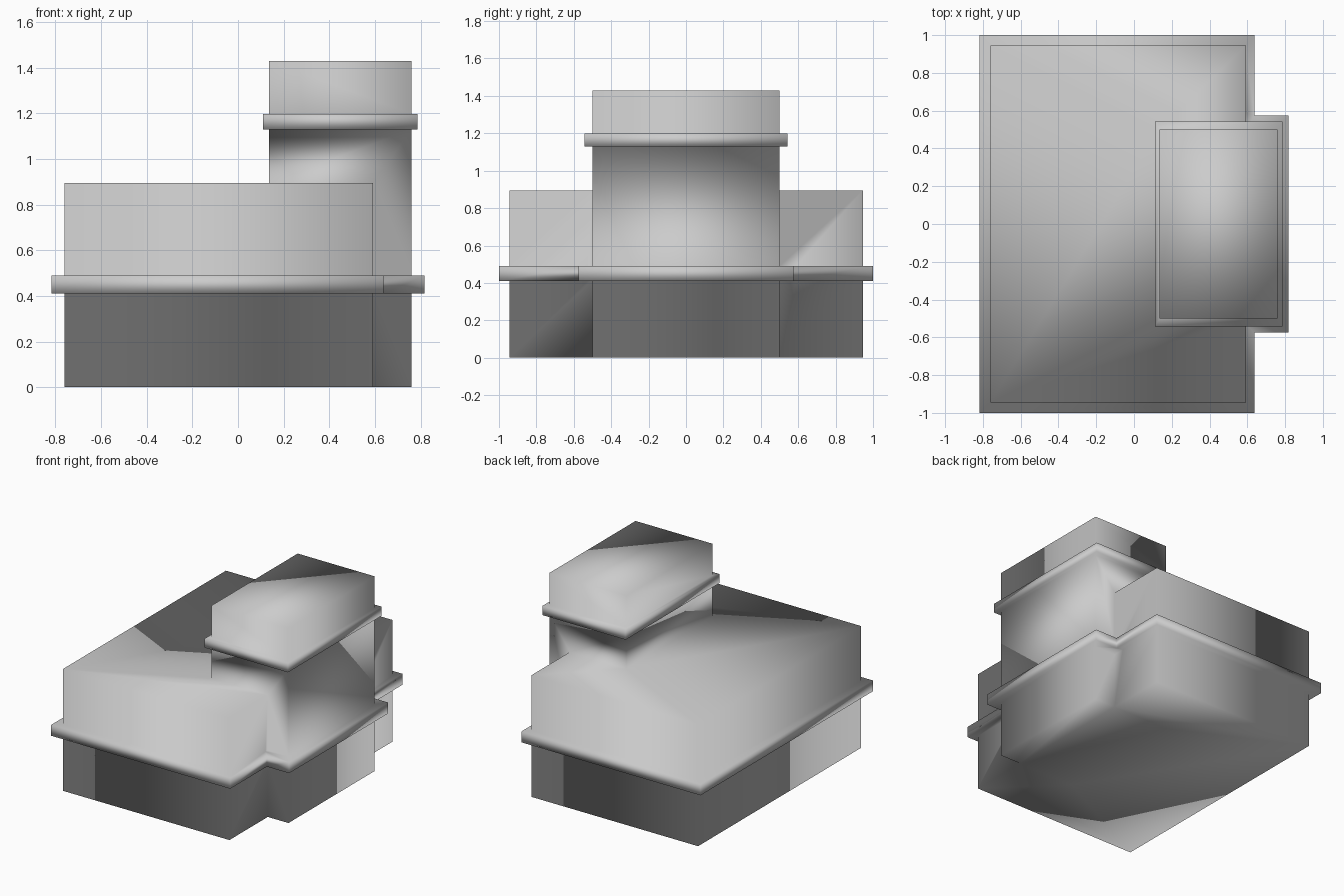
import bpy
import bmesh

if "Cube" in bpy.data.objects:
    bpy.data.objects.remove(bpy.data.objects["Cube"])


def prism(name, outline, z0, z1):
    """Extrude a closed xy outline from z0 to z1."""
    bm = bmesh.new()
    base = bm.faces.new([bm.verts.new((x, y, z0)) for x, y in outline])
    top = bmesh.ops.extrude_face_region(bm, geom=[base], use_keep_orig=True)["geom"]
    verts = [g for g in top if isinstance(g, bmesh.types.BMVert)]
    bmesh.ops.translate(bm, verts=verts, vec=(0, 0, z1 - z0))
    bmesh.ops.recalc_face_normals(bm, faces=bm.faces)
    mesh = bpy.data.meshes.new(name)
    bm.to_mesh(mesh)
    bm.free()
    obj = bpy.data.objects.new(name, mesh)
    bpy.context.collection.objects.link(obj)
    return obj


def rect(x0, x1, y):
    return [(x0, -y), (x1, -y), (x1, y), (x0, y)]


def stepped(x0, x1, x2, y_wide, y_narrow):
    """Rectangle with a narrower bay projecting on the +x side."""
    half = [(x0, -y_wide), (x1, -y_wide), (x1, -y_narrow), (x2, -y_narrow)]
    return half + [(x, -y) for x, y in reversed(half)]


# Main block, and the tower that rises through it
building = prism("building", rect(-0.76, 0.592, 0.945), 0, 0.895)
parts = [
    prism("tower", rect(0.135, 0.76, 0.5), 0, 1.43),
    # Projecting ledges around the block and the tower
    prism("lower_ledge", stepped(-0.818, 0.637, 0.818, 1.0, 0.575), 0.41, 0.49),
    prism("tower_ledge", rect(0.11, 0.786, 0.543), 1.13, 1.198),
]

# Fuse everything into one clean shell
bpy.context.view_layer.objects.active = building
for part in parts:
    mod = building.modifiers.new("join_" + part.name, "BOOLEAN")
    mod.operation = "UNION"
    mod.solver = "EXACT"
    mod.object = part
    bpy.ops.object.modifier_apply(modifier=mod.name)
    bpy.data.objects.remove(part, do_unlink=True)

# The whole shell is smooth shaded, with soft shading running over its corners
bm = bmesh.new()
bm.from_mesh(building.data)
bmesh.ops.remove_doubles(bm, verts=bm.verts, dist=0.0005)
for edge in bm.edges:
    edge.smooth = True
for face in bm.faces:
    face.smooth = True
bm.to_mesh(building.data)
bm.free()
